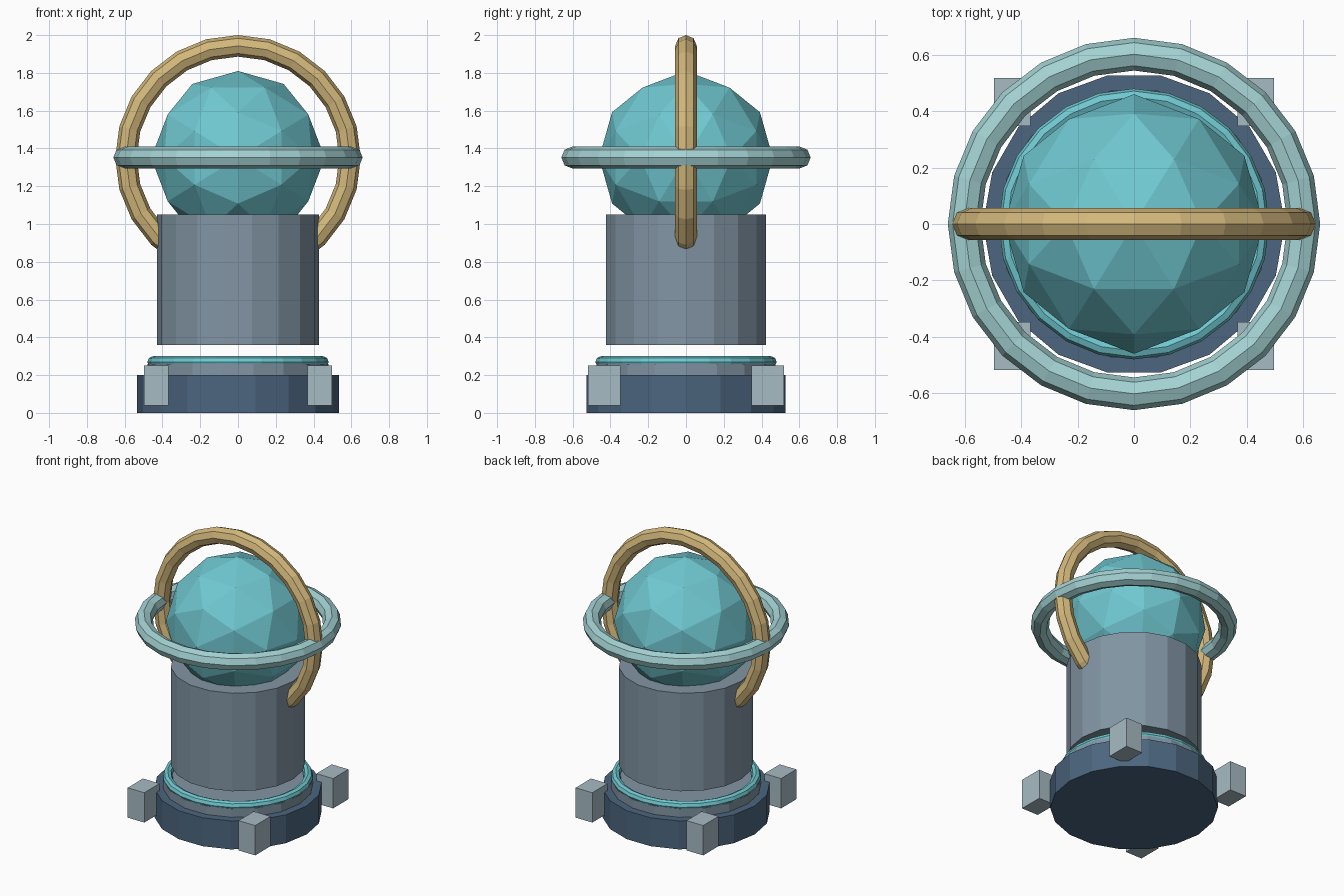
import bpy
import bmesh
import math
from mathutils import Matrix

cube = bpy.data.objects.get("Cube")
if cube:
    bpy.data.objects.remove(cube, do_unlink=True)


def material(name, rgb):
    """Flat material from 0-255 display values, stored as linear."""
    lin = [((c / 255 + 0.055) / 1.055) ** 2.4 for c in rgb]
    mat = bpy.data.materials.new(name)
    mat.use_nodes = True
    mat.diffuse_color = (*lin, 1)
    mat.node_tree.nodes["Principled BSDF"].inputs["Base Color"].default_value = (*lin, 1)
    return mat


navy = material("navy", (76, 102, 127))
slate = material("slate", (130, 149, 164))
turquoise = material("turquoise", (112, 200, 209))
pale_aqua = material("pale_aqua", (164, 210, 211))
brass = material("brass", (211, 184, 124))
pale_grey = material("pale_grey", (167, 187, 196))


def finish(bm, name, mat):
    mesh = bpy.data.meshes.new(name)
    bm.to_mesh(mesh)
    bm.free()
    mesh.materials.append(mat)
    obj = bpy.data.objects.new(name, mesh)
    bpy.context.collection.objects.link(obj)
    return obj


def drum(name, radius, bottom, top, mat, sides=18):
    """Upright capped prism with corners on the x axis."""
    bm = bmesh.new()
    bmesh.ops.create_cone(bm, cap_ends=True, segments=sides, radius1=radius,
                          radius2=radius, depth=top - bottom)
    bmesh.ops.rotate(bm, verts=bm.verts, matrix=Matrix.Rotation(math.pi / 2, 3, 'Z'))
    bmesh.ops.translate(bm, verts=bm.verts, vec=(0, 0, (bottom + top) / 2))
    return finish(bm, name, mat)


def ring(name, major, minor, height, mat, tilt=0):
    bpy.ops.mesh.primitive_torus_add(
        location=(0, 0, height), rotation=(tilt, 0, 0), major_segments=24,
        minor_segments=8, major_radius=major, minor_radius=minor)
    obj = bpy.context.object
    obj.name = name
    obj.data.materials.append(mat)
    return obj


# Stepped base and floating column
drum("base", 0.535, 0, 0.2, navy)
drum("base_step", 0.48, 0.2, 0.26, slate)
ring("glow_ring", 0.45, 0.03, 0.27, turquoise)
drum("column", 0.43, 0.36, 1.05, slate)

# Faceted orb, turned so an edge midpoint points straight up
bm = bmesh.new()
bmesh.ops.create_icosphere(bm, subdivisions=2, radius=0.46)
turn = Matrix.Rotation(-math.atan(2) / 2, 3, 'Y')
bmesh.ops.rotate(bm, verts=bm.verts, matrix=turn)
bmesh.ops.translate(bm, verts=bm.verts, vec=(0, 0, 1.35))
finish(bm, "orb", turquoise)

# Crossed rings around the orb
ring("level_ring", 0.602, 0.058, 1.352, pale_aqua)
ring("upright_ring", 0.593, 0.057, 1.35, brass, math.pi / 2)

# Four corner blocks on the base
for side, sx in (("left", 1), ("right", -1)):
    for end, sy in (("front", -1), ("back", 1)):
        bm = bmesh.new()
        bmesh.ops.create_cube(bm, size=1)
        bmesh.ops.scale(bm, verts=bm.verts, vec=(0.13, 0.17, 0.21))
        bmesh.ops.translate(bm, verts=bm.verts, vec=(sx * 0.432, sy * 0.433, 0.145))
        finish(bm, f"{end}_{side}_block", pale_grey)
